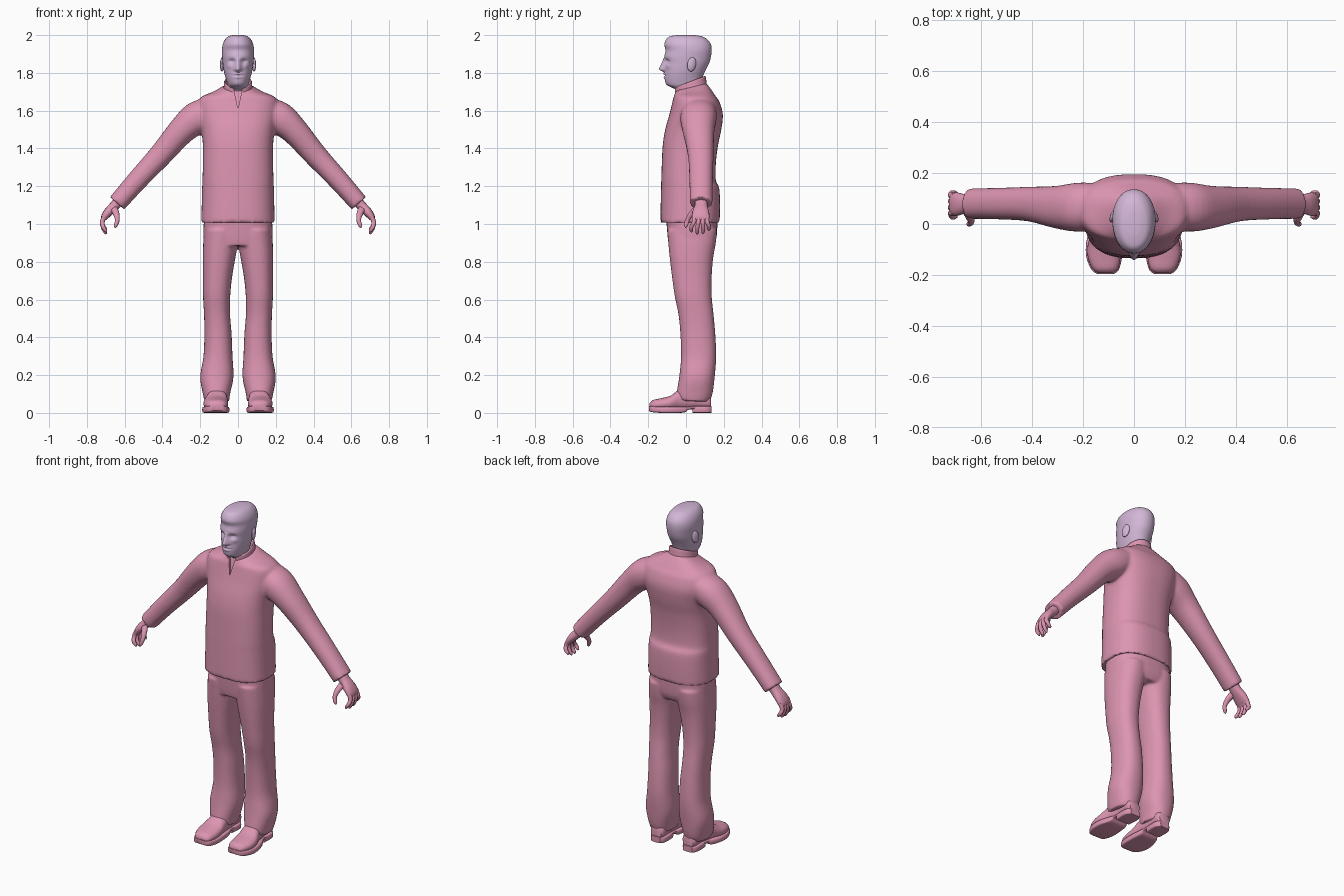
import bpy, bmesh, math
from mathutils import Vector, Matrix

if "Cube" in bpy.data.objects:
    bpy.data.objects.remove(bpy.data.objects["Cube"])


def material(name, rgb):
    m = bpy.data.materials.new(name)
    m.diffuse_color = (*rgb, 1)
    m.use_nodes = True
    m.node_tree.nodes["Principled BSDF"].inputs["Base Color"].default_value = m.diffuse_color
    return m


PINK = material("pink clothing", (0.72, 0.30, 0.44))
LILAC = material("lilac skin", (0.65, 0.47, 0.68))
Y = Vector((0, 1, 0))


def smooth(rows, k=5):
    """Catmull-Rom interpolation through rows of numbers."""
    out = []
    for i in range(len(rows) - 1):
        a, b, c, d = (rows[min(max(j, 0), len(rows) - 1)] for j in range(i - 1, i + 3))
        for s in range(k):
            t = s / k
            out.append([q + .5 * t * (r - p + t * (2 * p - 5 * q + 4 * r - w + t * (3 * (q - r) + w - p)))
                        for p, q, r, w in zip(a, b, c, d)])
    return out + [list(rows[-1])]


def loft(bm, rings, power=2.0, n=32):
    """Skin superellipse rings given as (centre, u, v)."""
    e, loops = 2 / power, []
    for c, u, v in rings:
        loop = []
        for i in range(n):
            a = 2 * math.pi * i / n
            ca, sa = math.cos(a), math.sin(a)
            loop.append(bm.verts.new(c + u * math.copysign(abs(ca) ** e, ca)
                                     + v * math.copysign(abs(sa) ** e, sa)))
        loops.append(loop)
    for p, q in zip(loops, loops[1:]):
        for i in range(n):
            j = (i + 1) % n
            bm.faces.new((p[i], p[j], q[j], q[i]))
    bm.faces.new(loops[0])
    bm.faces.new(loops[-1])


def stack(bm, rows, power=2.0, k=5, n=32, side=1):
    """Horizontal rings: z, x centre, half width, y front, y back, tilt."""
    loft(bm, [(Vector((side * cx, (f + b) / 2, z)), Vector((w, 0, 0)),
               Vector((0, (b - f) / 2, t * (b - f) / 2)))
              for z, cx, w, f, b, t in smooth(rows, k)], power, n)


def tube(bm, rows, side=1, power=2.0, k=4, n=16):
    """Tube along a path: x, y, z, radius across, radius in y."""
    pts = smooth(rows, k)
    rings = []
    for i, (x, y, z, r, ry) in enumerate(pts):
        a, b = pts[max(i - 1, 0)], pts[min(i + 1, len(pts) - 1)]
        u = (Vector(b[:3]) - Vector(a[:3])).cross(Y).normalized() * r
        rings.append((Vector((side * x, y, z)), Vector((side * u.x, u.y, u.z)), Y * ry))
    loft(bm, rings, power, n)


def lengthwise(bm, rows, side, power, k=4, n=24):
    """Rings along y: y, x centre, half width, z bottom, z top."""
    loft(bm, [(Vector((side * cx, y, (lo + hi) / 2)), Vector((w, 0, 0)), Vector((0, 0, (hi - lo) / 2)))
              for y, cx, w, lo, hi in smooth(rows, k)], power, n)


def finish(name, bm, mat, voxel=0, cutter=None, angle=50):
    bmesh.ops.recalc_face_normals(bm, faces=bm.faces)
    me = bpy.data.meshes.new(name)
    bm.to_mesh(me)
    bm.free()
    ob = bpy.data.objects.new(name, me)
    bpy.context.collection.objects.link(ob)
    if voxel:
        r = ob.modifiers.new("fuse", 'REMESH')
        r.mode, r.voxel_size = 'VOXEL', voxel
        s = ob.modifiers.new("relax", 'SMOOTH')
        s.iterations, s.factor = 4, 0.5
    if cutter:
        c = ob.modifiers.new("cut", 'BOOLEAN')
        c.operation, c.object, c.solver = 'DIFFERENCE', cutter, 'EXACT'
    if voxel or cutter:
        dg = bpy.context.evaluated_depsgraph_get()
        baked = bpy.data.meshes.new_from_object(ob.evaluated_get(dg))
        ob.modifiers.clear()
        ob.data = baked
    ob.data.materials.clear()
    ob.data.materials.append(mat)
    bpy.ops.object.select_all(action='DESELECT')
    ob.select_set(True)
    bpy.context.view_layer.objects.active = ob
    bpy.ops.object.shade_smooth_by_angle(angle=math.radians(angle))
    return ob


# Wedge that cuts the open neckline
bm = bmesh.new()
tri = [(-.032, 1.76, -.03), (.032, 1.76, -.03), (0, 1.61, -.068)]
back = [bm.verts.new((x, y, z)) for x, z, y in tri]
front = [bm.verts.new((x, -.3, z)) for x, z, y in tri]
bm.faces.new(back)
bm.faces.new(front)
for i in range(3):
    j = (i + 1) % 3
    bm.faces.new((back[i], back[j], front[j], front[i]))
wedge = finish("neckline_cutter", bm, PINK)
wedge.hide_render = True

# Jacket: body and sleeves fused
bm = bmesh.new()
stack(bm, [(1.008, 0, .195, -.135, .178, 0), (1.10, 0, .192, -.134, .18, 0), (1.19, 0, .19, -.132, .176, 0),
           (1.23, 0, .188, -.131, .158, 0), (1.32, 0, .186, -.128, .158, 0), (1.42, 0, .186, -.123, .17, 0),
           (1.50, 0, .195, -.11, .187, 0), (1.58, 0, .212, -.088, .195, 0), (1.645, 0, .212, -.072, .178, 0),
           (1.675, 0, .19, -.065, .158, 0), (1.70, 0, .13, -.058, .135, .1),
           (1.725, 0, .078, -.056, .108, .25)], 2.5, n=64)
for side in (1, -1):
    tube(bm, [(.14, .07, 1.60, .075, .09), (.22, .066, 1.56, .087, .096), (.30, .066, 1.492, .073, .084),
              (.41, .078, 1.365, .062, .068), (.53, .08, 1.235, .055, .062), (.64, .08, 1.11, .05, .06)],
         side, 2.2, n=32)
finish("jacket", bm, PINK, .009, wedge)

# Standing collar
bm = bmesh.new()
stack(bm, [(1.69, 0, .085, -.058, .112, .35), (1.725, 0, .076, -.06, .108, .37), (1.75, 0, .074, -.062, .104, .38),
           (1.75, 0, .066, -.054, .096, .38), (1.71, 0, .058, -.046, .086, .35)], 2.1, k=3)
finish("collar", bm, PINK, 0, wedge)
bpy.data.objects.remove(wedge)

# Trousers: hips and both legs fused
bm = bmesh.new()
stack(bm, [(.885, 0, .165, -.09, .145, 0), (.93, 0, .182, -.097, .162, 0), (1.04, 0, .18, -.106, .168, 0)], 2.6, n=48)
for side in (1, -1):
    stack(bm, [(.062, .112, .065, -.045, .122, -.05), (.10, .114, .072, -.05, .14, 0), (.19, .112, .088, -.036, .152, 0),
               (.30, .106, .077, -.026, .16, 0), (.42, .106, .072, -.03, .155, 0), (.52, .111, .069, -.04, .146, 0),
               (.62, .113, .072, -.06, .136, 0), (.72, .108, .077, -.074, .136, 0), (.82, .1, .086, -.086, .144, 0),
               (.90, .092, .092, -.094, .158, 0), (.97, .088, .09, -.1, .165, 0)], 2.3, side=side)
finish("trousers", bm, PINK, .008)

# Shoes: upper, sole and heel
for side, label in ((1, "left"), (-1, "right")):
    bm = bmesh.new()
    lengthwise(bm, [(-.192, .112, .03, .02, .052), (-.175, .113, .05, .015, .068), (-.13, .117, .064, .015, .078),
                    (-.08, .117, .064, .015, .092), (-.03, .111, .054, .015, .125), (.05, .106, .046, .02, .13),
                    (.115, .106, .044, .02, .11), (.132, .106, .034, .025, .09)], side, 2.3)
    lengthwise(bm, [(-.197, .112, .03, .012, .038), (-.18, .113, .053, .004, .036), (-.13, .117, .07, 0, .034),
                    (-.07, .117, .07, 0, .034), (-.01, .111, .058, .002, .034), (.015, .108, .05, .018, .034),
                    (.05, .107, .048, .02, .034)], side, 7)
    lengthwise(bm, [(.035, .107, .047, 0, .036), (.08, .106, .05, 0, .036), (.115, .106, .046, 0, .036),
                    (.136, .106, .03, 0, .036)], side, 7)
    finish(label + "_shoe", bm, PINK, 0, angle=40)

# Hands: palm, four curled fingers, thumb
for side, label in ((1, "left"), (-1, "right")):
    bm = bmesh.new()
    tube(bm, [(.625, .08, 1.13, .028, .034), (.655, .08, 1.095, .026, .034), (.685, .078, 1.065, .024, .044),
              (.708, .078, 1.035, .018, .046), (.714, .078, 1.015, .008, .04)], side, 2.4)
    for i in range(4):
        y = .043 + .023 * i
        tip = y + .008 * (i - 1.8)
        short = (.01, 0, .003, .018)[i]
        tube(bm, [(.704, y, 1.045, .013, .012), (.718, y, 1.012, .0125, .012),
                  (.714, tip, .98 + short * .5, .011, .011), (.701, tip, .955 + short, .009, .009),
                  (.697, tip, .946 + short, .003, .003)], side, n=10)
    tube(bm, [(.66, .06, 1.085, .02, .022), (.645, .03, 1.055, .017, .018), (.639, .008, 1.02, .012, .013),
              (.648, .0, .992, .01, .01), (.653, -.002, .981, .003, .003)], side, n=10)
    finish(label + "_hand", bm, PINK)

# Head and neck, with a face pressed into the front
bm = bmesh.new()
stack(bm, [(1.66, 0, .056, -.04, .085, 0), (1.705, 0, .054, -.045, .083, 0), (1.722, 0, .052, -.075, .083, 0),
           (1.74, 0, .056, -.105, .083, 0), (1.775, 0, .066, -.113, .088, 0), (1.81, 0, .075, -.112, .102, 0),
           (1.85, 0, .081, -.111, .122, 0), (1.885, 0, .084, -.115, .132, 0), (1.92, 0, .085, -.108, .136, 0),
           (1.95, 0, .081, -.115, .132, 0), (1.975, 0, .07, -.106, .115, 0), (1.992, 0, .053, -.088, .088, 0),
           (2.0, 0, .03, -.05, .05, 0)], 2.1, k=8, n=96)


def bump(v, x, z, sx, sz):
    return math.exp(-((abs(v.x) - x) / sx) ** 2 - ((v.z - z) / sz) ** 2)


for v in bm.verts:
    p = v.co
    if p.y < -.03 and p.z > 1.72:
        nose = max(0, min((p.z - 1.802) / .014, 1, (1.885 - p.z) / .06))
        p.y -= .031 * nose * math.exp(-(p.x / (.011 + .006 * nose)) ** 2)
        p.y += .013 * bump(p, .032, 1.862, .016, .012)
        p.y += .006 * bump(p, 0, 1.786, .026, .004)
        p.y -= .007 * bump(p, 0, 1.795, .02, .006) + .006 * bump(p, 0, 1.777, .018, .006)
        p.y -= .005 * bump(p, .045, 1.835, .015, .012)
finish("head", bm, LILAC, 0, angle=60)

# Ears
for side, label in ((1, "left"), (-1, "right")):
    bm = bmesh.new()
    bmesh.ops.create_uvsphere(bm, u_segments=16, v_segments=10, radius=1, matrix=(
        Matrix.Translation((side * .084, .03, 1.845)) @ Matrix.Rotation(side * .3, 4, 'Z')
        @ Matrix.Rotation(-.2, 4, 'X') @ Matrix.Diagonal((.01, .024, .038, 1))))
    finish(label + "_ear", bm, LILAC)
